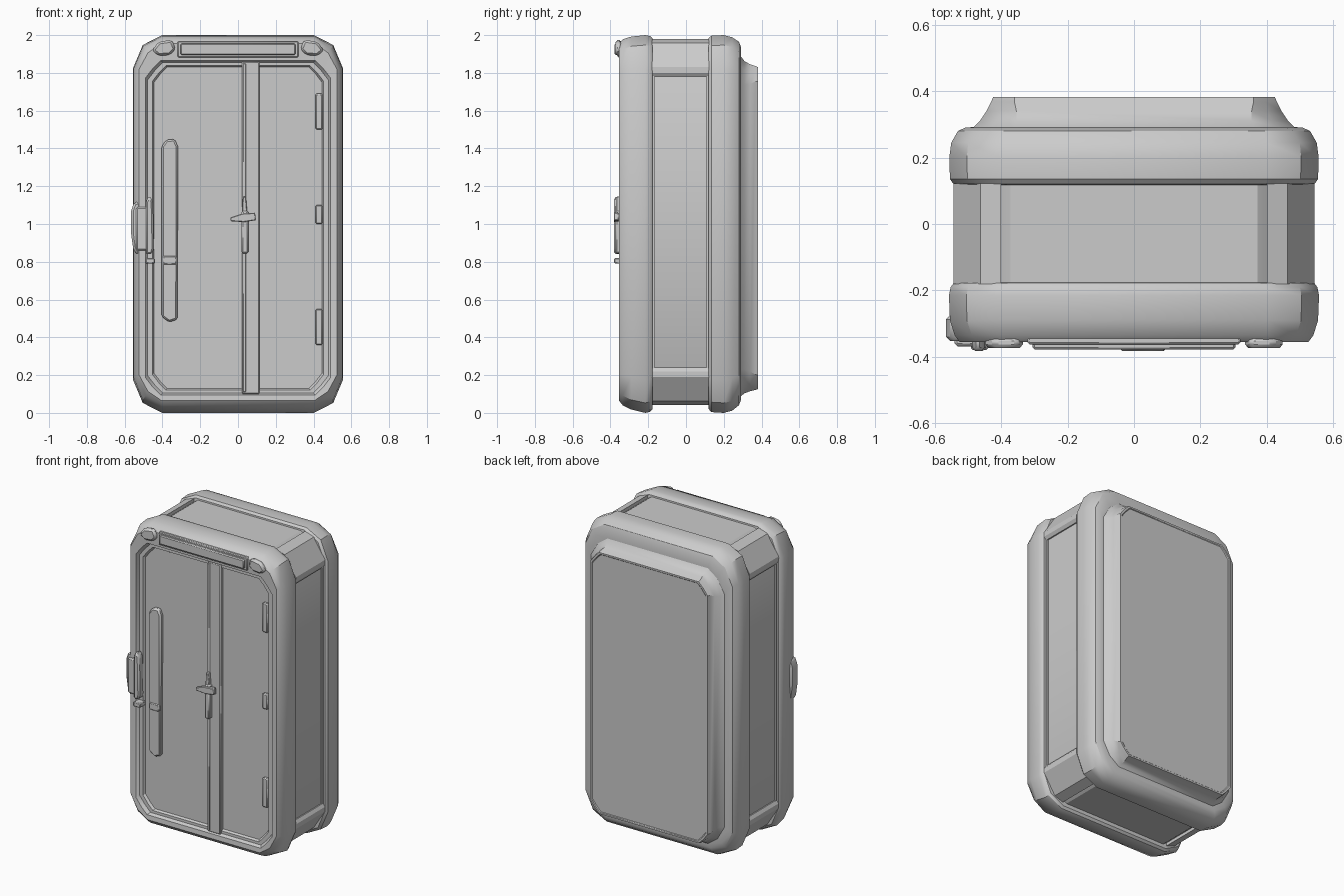
import bpy, bmesh, math


def finish(name, bm, bevel=0.0, angle=32):
    bmesh.ops.recalc_face_normals(bm, faces=bm.faces)
    me = bpy.data.meshes.new(name)
    bm.to_mesh(me)
    bm.free()
    ob = bpy.data.objects.new(name, me)
    bpy.context.collection.objects.link(ob)
    bpy.ops.object.select_all(action='DESELECT')
    ob.select_set(True)
    bpy.context.view_layer.objects.active = ob
    if bevel:
        mod = ob.modifiers.new("Bevel", 'BEVEL')
        mod.width = bevel
        mod.segments = 1
    bpy.ops.object.shade_smooth_by_angle(angle=math.radians(angle))
    return ob


def ring(y, hw, zlo, zhi, c, bulge):
    """Rectangle in XZ with chamfered corners, three points per corner."""
    k = 0.5 - 0.16 * bulge
    corner = [(0, c * 1.15), (c * k, c * k), (c, 0)]
    pts = []
    for sx, top in ((1, True), (-1, True), (-1, False), (1, False)):
        seq = corner if (sx > 0) == top else corner[::-1]
        for dx, dz in seq:
            pts.append((sx * (hw - dx), y, zhi - dz if top else zlo + dz))
    return pts


def loft(name, sections):
    bm = bmesh.new()
    rings = [[bm.verts.new(p) for p in ring(*s)] for s in sections]
    for a, b in zip(rings, rings[1:]):
        for i in range(len(a)):
            j = (i + 1) % len(a)
            bm.faces.new((a[i], a[j], b[j], b[i]))
    bm.faces.new(rings[0])
    bm.faces.new(rings[-1])
    return finish(name, bm)


def prism(name, pts, y0, y1, bevel=0.0):
    """XZ outline extruded from y0 to y1."""
    bm = bmesh.new()
    face = bm.faces.new([bm.verts.new((x, y0, z)) for x, z in pts])
    new = bmesh.ops.extrude_face_region(bm, geom=[face])["geom"]
    for v in new:
        if isinstance(v, bmesh.types.BMVert):
            v.co.y = y1
    return finish(name, bm, bevel)


def box(name, x0, x1, y0, y1, z0, z1, bevel=0.0):
    return prism(name, [(x0, z0), (x1, z0), (x1, z1), (x0, z1)], y0, y1, bevel)


# Cabinet shell: recessed door, front rim, waist, back rim, stepped back plate
loft("cabinet_shell", [
    # y, half width, bottom, top, corner size, corner roundness
    (-0.318, 0.445, 0.130, 1.830, 0.07, 0),
    (-0.332, 0.452, 0.122, 1.838, 0.07, 0),
    (-0.332, 0.478, 0.105, 1.855, 0.08, 0),
    (-0.352, 0.490, 0.095, 1.865, 0.08, 0),
    (-0.355, 0.525, 0.065, 1.955, 0.12, 0.6),
    (-0.335, 0.540, 0.040, 1.978, 0.14, 0.8),
    (-0.290, 0.554, 0.018, 1.992, 0.15, 1),
    (-0.215, 0.557, 0.000, 2.000, 0.155, 1),
    (-0.190, 0.552, 0.006, 1.995, 0.155, 1),
    (-0.178, 0.543, 0.020, 1.985, 0.15, 1),
    (-0.176, 0.522, 0.042, 1.976, 0.15, 0.6),
    (0.118, 0.522, 0.042, 1.976, 0.15, 0.6),
    (0.120, 0.543, 0.020, 1.985, 0.15, 1),
    (0.135, 0.554, 0.004, 1.997, 0.155, 1),
    (0.200, 0.556, 0.000, 2.000, 0.155, 1),
    (0.245, 0.550, 0.012, 1.988, 0.15, 1),
    (0.280, 0.530, 0.040, 1.965, 0.14, 0.8),
    (0.290, 0.508, 0.065, 1.940, 0.13, 0.6),
    (0.292, 0.482, 0.090, 1.885, 0.12, 0.5),
    (0.310, 0.464, 0.104, 1.862, 0.11, 0.4),
    (0.340, 0.444, 0.115, 1.845, 0.09, 0.2),
    (0.368, 0.430, 0.122, 1.836, 0.07, 0),
    (0.382, 0.424, 0.126, 1.830, 0.065, 0),
    (0.382, 0.412, 0.136, 1.820, 0.06, 0),
    (0.378, 0.408, 0.140, 1.816, 0.06, 0),
])

# Corner blocks closing the side recesses
for sx, side in ((1, "right"), (-1, "left")):
    for top in (True, False):
        z = (lambda d: 1.985 - d) if top else (lambda d: 0.035 + d)
        outline = [(0.50, 0.205), (0.530, 0.205), (0.543, 0.185), (0.543, 0.155),
                   (0.462, 0.028), (0.40, 0.006), (0.40, 0.06)]
        prism(f"corner_block_{side}_{'top' if top else 'bottom'}",
              [(sx * x, z(d)) for x, d in outline], -0.18, 0.122)
    # Slim frames along the recess edges
    for y0, y1 in ((-0.178, -0.166), (0.108, 0.12)):
        box(f"recess_trim_{side}", sx * 0.515, sx * 0.532, y0, y1, 0.2, 1.8)
    # Clamp pads at the top corners of the rim
    prism(f"rim_pad_{side}",
          [(sx * x, z_) for x, z_ in ((0.33, 1.925), (0.36, 1.895), (0.42, 1.89),
                                     (0.455, 1.92), (0.42, 1.965), (0.35, 1.975))],
          -0.34, -0.374, 0.012)

# Header bar above the doors
box("header_plate", -0.32, 0.32, -0.362, -0.34, 1.882, 1.968, 0.005)
box("header_bar", -0.305, 0.305, -0.378, -0.34, 1.895, 1.955, 0.006)

# Centre post between the doors
box("centre_post", 0.02, 0.115, -0.346, -0.31, 0.10, 1.86, 0.006)
box("centre_post_ridge", 0.025, 0.042, -0.352, -0.33, 0.11, 1.85, 0.003)

# Lever handle on the post
box("handle_stem", 0.018, 0.055, -0.374, -0.33, 0.845, 1.07, 0.008)
prism("handle_lever", [(-0.04, 1.015), (-0.04, 1.035), (0.02, 1.055), (0.09, 1.06),
                       (0.095, 1.02), (0.03, 1.01)], -0.382, -0.355, 0.004)
prism("handle_tip", [(0.02, 1.05), (0.05, 1.05), (0.042, 1.145), (0.026, 1.145)],
      -0.368, -0.335, 0.004)

# Long grip on the left door
prism("door_grip", [(-0.405, 0.51), (-0.365, 0.48), (-0.32, 0.495), (-0.318, 1.41),
                    (-0.335, 1.45), (-0.38, 1.445), (-0.405, 1.41)], -0.345, -0.31, 0.01)
box("door_grip_band", -0.398, -0.325, -0.351, -0.33, 0.785, 0.83, 0.005)

# Latch wrapped around the left rim
prism("latch_outer", [(-0.535, 0.835), (-0.555, 0.87), (-0.566, 0.95), (-0.566, 1.07),
                      (-0.55, 1.115), (-0.49, 1.12), (-0.49, 0.835)], -0.352, -0.275, 0.012)
prism("latch_front", [(-0.488, 0.84), (-0.488, 1.12), (-0.47, 1.15), (-0.45, 1.12),
                      (-0.445, 0.87), (-0.455, 0.84)], -0.382, -0.33, 0.01)
box("latch_bridge", -0.54, -0.47, -0.368, -0.34, 0.86, 1.09, 0.008)
box("latch_foot", -0.49, -0.44, -0.380, -0.32, 0.79, 0.82, 0.005)

# Hinges on the right door
for z0, z1 in ((0.36, 0.55), (1.0, 1.1), (1.5, 1.69)):
    box("hinge", 0.41, 0.448, -0.338, -0.31, z0, z1, 0.006)
